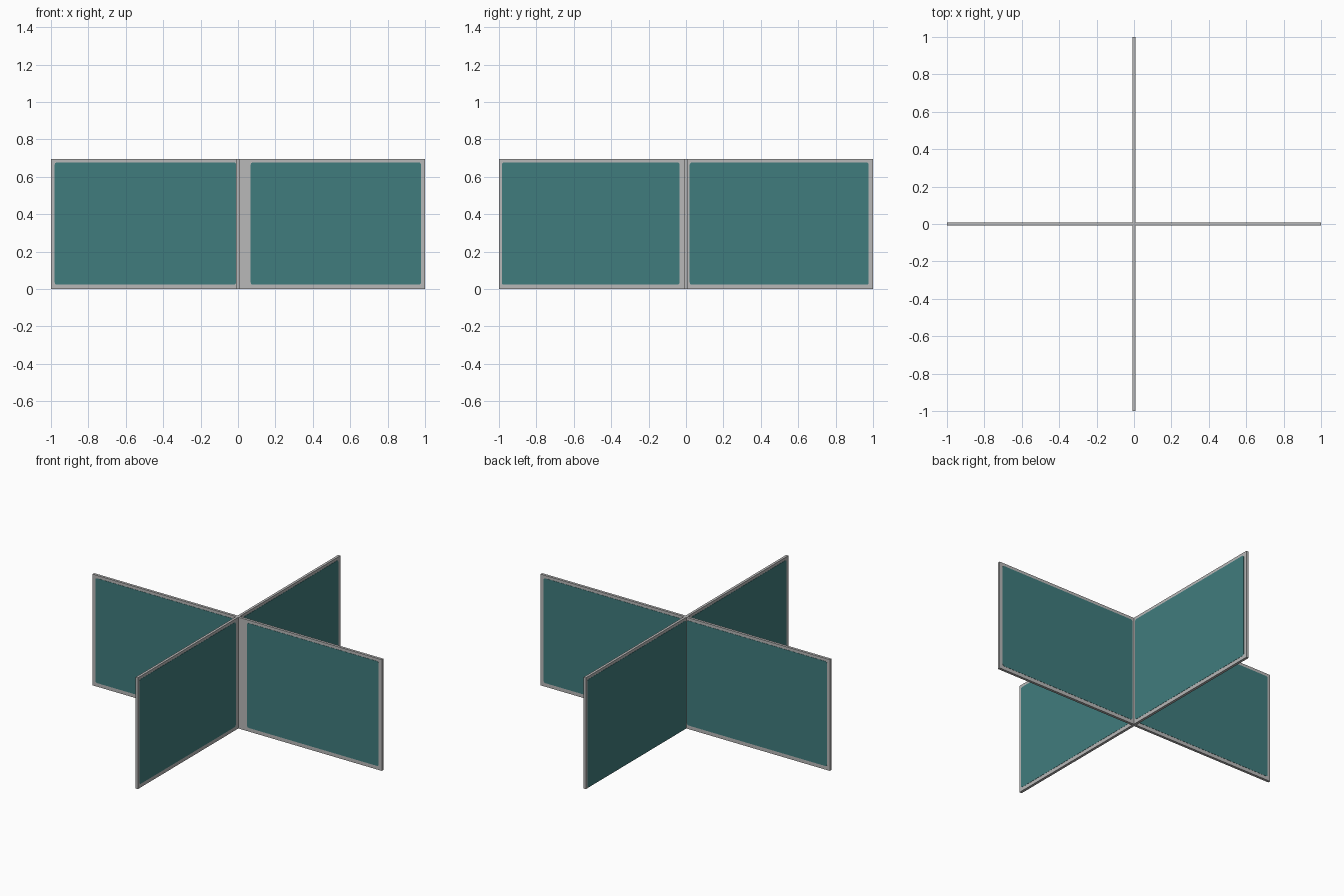
import bpy, bmesh, math
from mathutils import Vector

if "Cube" in bpy.data.objects:
    bpy.data.objects.remove(bpy.data.objects["Cube"])

H = 0.695      # wall height
T = 0.008      # half wall thickness
P = 0.0012     # how far the fabric stands proud


def material(name, rgb):
    m = bpy.data.materials.new(name)
    m.diffuse_color = (*rgb, 1)
    m.use_nodes = True
    m.node_tree.nodes["Principled BSDF"].inputs["Base Color"].default_value = m.diffuse_color
    return m


grey = material("light grey frame", (0.48, 0.48, 0.48))
teal = material("teal fabric", (0.051, 0.202, 0.207))


def prism(name, points, offset, mat):
    """Extrude a closed outline along an offset vector."""
    bm = bmesh.new()
    face = bm.faces.new([bm.verts.new(p) for p in points])
    ext = bmesh.ops.extrude_face_region(bm, geom=[face])
    verts = [g for g in ext["geom"] if isinstance(g, bmesh.types.BMVert)]
    bmesh.ops.translate(bm, verts=verts, vec=offset)
    bmesh.ops.recalc_face_normals(bm, faces=bm.faces)
    me = bpy.data.meshes.new(name)
    bm.to_mesh(me)
    bm.free()
    me.materials.append(mat)
    ob = bpy.data.objects.new(name, me)
    bpy.context.collection.objects.link(ob)
    return ob


# Cross-shaped frame: one plus outline pulled up
plus = []
for k in range(4):
    c, s = round(math.cos(k * math.pi / 2)), round(math.sin(k * math.pi / 2))
    for x, y in ((T, -T), (1, -T), (1, T)):
        plus.append((x * c - y * s, x * s + y * c, 0))
prism("divider_frame", plus, Vector((0, 0, H)), grey)


# Fabric plates with rounded corners
def fabric(name, axis, side, a0, a1, z0=0.023, z1=0.677, r=0.012):
    pts = []
    corners = ((a1 - r, z1 - r), (a0 + r, z1 - r), (a0 + r, z0 + r), (a1 - r, z0 + r))
    for k, (ca, cz) in enumerate(corners):
        for i in range(5):
            t = (k + i / 4) * math.pi / 2
            a, z = ca + r * math.cos(t), cz + r * math.sin(t)
            pts.append((a, side * T, z) if axis == "x" else (side * T, a, z))
    off = Vector((0, side * P, 0)) if axis == "x" else Vector((side * P, 0, 0))
    prism(name, pts, off, teal)


# left and right walls: front faces, then back faces
fabric("left_wall_front_fabric", "x", -1, -0.98, -0.011)
fabric("right_wall_front_fabric", "x", -1, 0.068, 0.978)
fabric("left_wall_back_fabric", "x", 1, -0.98, -0.011)
fabric("right_wall_back_fabric", "x", 1, 0.02, 0.978)
# front and back walls: right faces, then left faces
fabric("front_wall_right_fabric", "y", 1, -0.985, -0.035)
fabric("back_wall_right_fabric", "y", 1, 0.02, 0.977)
fabric("front_wall_left_fabric", "y", -1, -0.98, -0.02)
fabric("back_wall_left_fabric", "y", -1, 0.011, 0.985, z0=0.002)
